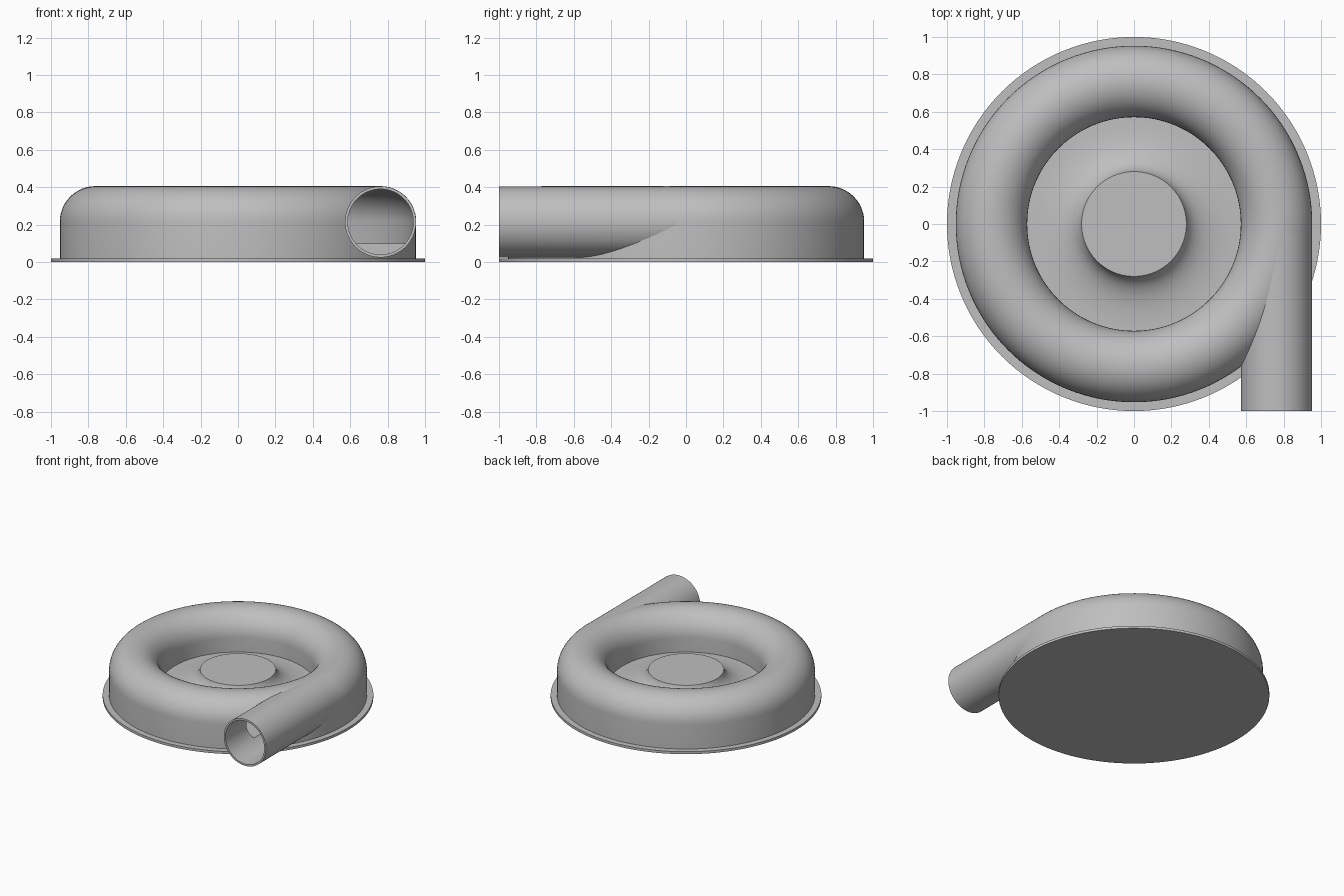
import bpy, bmesh, math
from mathutils import Matrix, Vector

cube = bpy.data.objects.get("Cube")
if cube:
    bpy.data.objects.remove(cube, do_unlink=True)

RING, MID_Z, OUTER = 0.762, 0.215, 0.191   # scroll centre radius, height, tube radius
BORE, FLOOR = 0.175, 0.10

metal = bpy.data.materials.new("plain_grey")
metal.use_nodes = True
grey = (0.52, 0.52, 0.52, 1)
metal.diffuse_color = grey
metal.node_tree.nodes["Principled BSDF"].inputs["Base Color"].default_value = grey


def finish(bm, name):
    bmesh.ops.remove_doubles(bm, verts=bm.verts, dist=1e-5)
    bmesh.ops.recalc_face_normals(bm, faces=bm.faces)
    mesh = bpy.data.meshes.new(name)
    bm.to_mesh(mesh)
    bm.free()
    mesh.materials.append(metal)
    obj = bpy.data.objects.new(name, mesh)
    bpy.context.collection.objects.link(obj)
    return obj


def revolve(name, profile, closed=False, steps=128):
    bm = bmesh.new()
    verts = [bm.verts.new((r, 0, z)) for r, z in profile]
    pairs = list(zip(verts, verts[1:]))
    if closed:
        pairs.append((verts[-1], verts[0]))
    edges = [bm.edges.new(p) for p in pairs]
    bmesh.ops.spin(bm, geom=verts + edges, cent=(0, 0, 0), axis=(0, 0, 1),
                   angle=math.tau, steps=steps, use_merge=False)
    return finish(bm, name)


def arc(radius, steps=24):
    return [(RING + radius * math.cos(math.pi * i / steps),
             MID_Z + radius * math.sin(math.pi * i / steps)) for i in range(steps + 1)]


def along_y(name, profile, closed=False):
    # Revolved shape laid along the outlet axis; profile is (radius, y)
    obj = revolve(name, profile, closed, 72)
    obj.data.transform(Matrix.Translation((RING, 0, MID_Z)) @ Matrix.Rotation(-math.pi / 2, 4, 'X'))
    return obj


def cut(obj, cutter):
    mod = obj.modifiers.new("cut", 'BOOLEAN')
    mod.operation = 'DIFFERENCE'
    mod.solver = 'EXACT'
    mod.object = cutter
    bpy.context.view_layer.objects.active = obj
    bpy.ops.object.modifier_apply(modifier=mod.name)


# Scroll housing with flange, scroll shell, flared floor and flat hub
a, b, c = Vector((RING - OUTER, FLOOR)), Vector((0.31, FLOOR)), Vector((0.28, 0.225))
flare = [tuple(a * (1 - t) ** 2 + b * 2 * t * (1 - t) + c * t * t)
         for t in (i / 16 for i in range(17))]
housing = revolve("scroll_housing",
                  [(0, 0), (1, 0), (1, 0.02), (RING + OUTER, 0.02)]
                  + arc(OUTER) + flare + [(0, 0.225)])

# Outlet pipe, a hollow tube tangent to the scroll
pipe = along_y("outlet_pipe", [(0.19, -1), (0.19, 0), (BORE, 0), (BORE, -1)], True)

# Hollow channel inside the scroll, and the outlet bore
inner = BORE + 0.001
channel = revolve("channel_cutter", arc(inner) + [(RING - inner, FLOOR), (RING + inner, FLOOR)], True)
wide = BORE + 0.0015
bore = along_y("bore_cutter", [(0, -1.1), (wide, -1.1), (wide, 0), (0, 0)])

cut(housing, channel)
cut(housing, bore)
cut(pipe, channel)
for helper in (channel, bore):
    bpy.data.objects.remove(helper, do_unlink=True)

# Smooth shading with crisp rims
bpy.ops.object.select_all(action='DESELECT')
for obj in (housing, pipe):
    obj.select_set(True)
    bpy.context.view_layer.objects.active = obj
bpy.ops.object.shade_smooth_by_angle(angle=math.radians(30))
